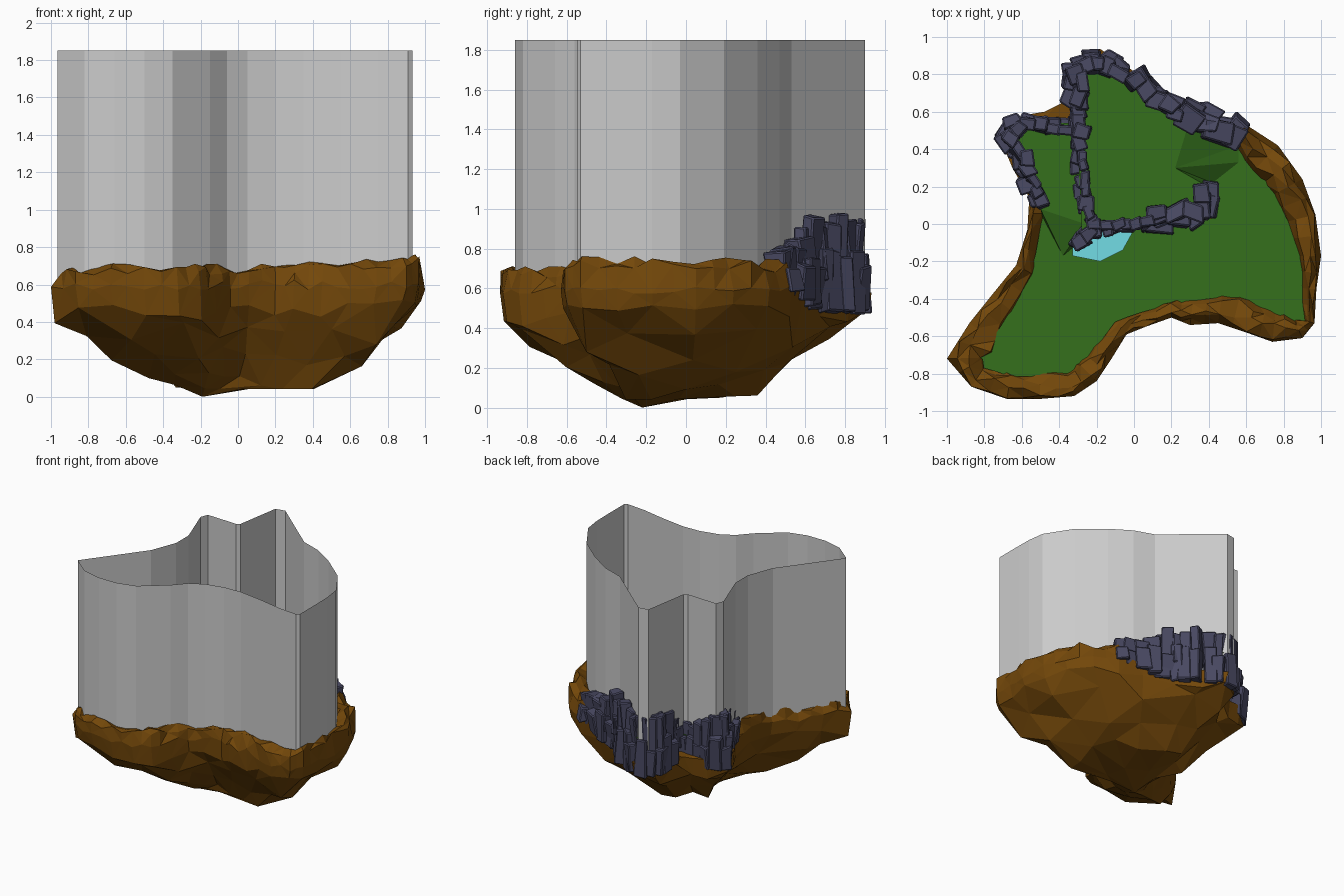
import bpy, bmesh, math, random
from mathutils import Vector, Matrix, noise

if "Cube" in bpy.data.objects:
    bpy.data.objects.remove(bpy.data.objects["Cube"])

random.seed(7)


def material(name, rgb):
    m = bpy.data.materials.new(name)
    m.diffuse_color = (*rgb, 1)
    m.use_nodes = True
    m.node_tree.nodes["Principled BSDF"].inputs["Base Color"].default_value = m.diffuse_color
    return m


EARTH = material("earth", (0.175, 0.065, 0.003))
GRASS = material("grass", (0.035, 0.16, 0.012))
STONE = material("stone", (0.065, 0.065, 0.12))
WATER = material("water", (0.17, 0.72, 0.78))


def finish(bm, name, mat=None, recalc=True):
    if recalc:
        bmesh.ops.recalc_face_normals(bm, faces=bm.faces)
    me = bpy.data.meshes.new(name)
    bm.to_mesh(me)
    bm.free()
    ob = bpy.data.objects.new(name, me)
    bpy.context.collection.objects.link(ob)
    if mat:
        me.materials.append(mat)
    return ob


def loft(bm, rings):
    for a, b in zip(rings, rings[1:]):
        n = len(a)
        for i in range(n):
            bm.faces.new((a[i], a[(i + 1) % n], b[(i + 1) % n], b[i]))


# Island outline, counter-clockwise: x, y, width of the bare rim
OUTLINE = [
    (-1.0, -.72, .17), (-.87, -.87, .12), (-.68, -.935, .12), (-.5, -.935, .12),
    (-.32, -.92, .12), (-.2, -.84, .12), (-.12, -.72, .10), (-.04, -.59, .09),
    (.06, -.55, .08), (.2, -.50, .07), (.3, -.54, .13), (.45, -.53, .14),
    (.6, -.58, .14), (.74, -.63, .15), (.9, -.61, .09), (.965, -.53, .05),
    (.975, -.35, .06), (1.0, -.17, .09), (.97, .05, .12), (.9, .24, .14),
    (.77, .42, .15), (.6, .53, .12), (.4, .59, .1), (.15, .69, .08),
    (-.02, .83, .08), (-.18, .935, .08), (-.32, .86, .08), (-.36, .66, .08),
    (-.48, .6, .08), (-.6, .58, .08), (-.73, .49, .09), (-.65, .3, .08),
    (-.56, .14, .08), (-.57, -.03, .07), (-.63, -.22, .09), (-.76, -.38, .13),
    (-.88, -.53, .15)]
LOW, LEFT, HIGH = .64, .71, .77

# Subdivide the outline and find the inner rim line
pts = []
for a, b in zip(OUTLINE, OUTLINE[1:] + OUTLINE[:1]):
    va, vb = Vector(a), Vector(b)
    pts += [va, va.lerp(vb, .5)]
N = len(pts)
normals = []
for i in range(N):
    d = pts[(i + 2) % N] - pts[i - 2]
    normals.append(Vector((-d.y, d.x)).normalized())


def rough(p, s):
    return noise.noise(Vector(p) * s)


def under_cliff(p):
    return (p.y > .56 and p.x < .5) or (p.x < -.45 and p.y > .12)


# Brown island body: faceted underside, flank and lumpy rim
bm = bmesh.new()
rings = []
for t, z, step in ((.22, .05, 8), (.45, .095, 4), (.66, .22, 4), (.86, .345, 4), (.98, .485, 2)):
    ring = []
    for i in range(N):
        p = pts[i - i % step]
        k = t * (1 + .13 * rough((p.x, p.y, z), 6) * (t < .95))
        s = max(0, .5 - t) * .4
        x, y = p.x * k - s, p.y * k - s * 1.2
        zz = z + .13 * rough((p.x * t, p.y * t, z + 3), 5) * min(1, t * 1.3)
        zz -= .13 * math.exp(-((x - .42) ** 2 + (y + .2) ** 2) / .03)
        ring.append(bm.verts.new((x, y, max(.04, zz))))
    rings.append(ring)
for f, z in ((0, .6), (.2, .675), (.5, .69), (.95, .66), (1.25, .58)):
    ring = []
    for i, p in enumerate(pts):
        o = f + (.2 * random.uniform(-1, 1) if 0 < f < 1.2 else 0)
        h = z + .05 * max(0, p.x) * (f > 0) + random.uniform(-.03, .025)
        if under_cliff(p):
            h = min(h, .58)
        q = p.xy + normals[i] * p.z * o
        ring.append(bm.verts.new((q.x, q.y, h)))
    rings.append(ring)
loft(bm, rings)
tip = bm.verts.new((-.19, -.22, 0))
for i in range(N):
    bm.faces.new((rings[0][(i + 1) % N], rings[0][i], tip))
bmesh.ops.remove_doubles(bm, verts=bm.verts, dist=.0005)
bmesh.ops.triangulate(bm, faces=bm.faces)
finish(bm, "island_earth", EARTH)


# Flat grass levels and the ramps between them
def sheet(name, faces, mat):
    bm = bmesh.new()
    for f in faces:
        bm.faces.new([bm.verts.new(v) for v in f])
    bmesh.ops.remove_doubles(bm, verts=bm.verts, dist=.0005)
    bmesh.ops.triangulate(bm, faces=[f for f in bm.faces if len(f.verts) > 4])
    for f in bm.faces:
        f.normal_update()
        if f.normal.z < 0:
            f.normal_flip()
    finish(bm, name, mat, False)


def flat(poly, z):
    return [(x, y, z) for x, y in poly]


edge = [tuple(p.xy + normals[i] * p.z) for i, p in enumerate(pts)]
front = [edge[i] for i in range(0, 41)]
back_left = [edge[i] for i in range(67, N)]
lower = front + [(.56, .42), (.56, .33), (.42, .22), (.42, .03), (.2, .01), (-.25, -.06),
                 (-.38, -.17), (-.49, .04)] + back_left
upper = [(-.28, -.03), (.2, .04), (.4, .08), (.4, .2), (.36, .22), (.22, .3), (.29, .53),
         (.15, .63), (-.02, .78), (-.17, .89), (-.28, .85), (-.3, .4)]
left = [(-.26, .0), (-.29, .54), (-.45, .54), (-.64, .51), (-.58, .3), (-.5, .08)]
sheet("lower_meadow", [flat(lower, LOW)], GRASS)
sheet("upper_meadow", [flat(upper, HIGH)], GRASS)
sheet("left_meadow", [flat(left, LEFT)], GRASS)
sheet("right_ramp", [
    [(.22, .3, HIGH), (.42, .22, LOW), (.56, .33, LOW)],
    [(.22, .3, HIGH), (.36, .22, HIGH), (.42, .22, LOW)],
    [(.22, .3, HIGH), (.56, .33, LOW), (.56, .42, LOW)],
    [(.22, .3, HIGH), (.56, .42, LOW), (.29, .53, HIGH)]], GRASS)
sheet("left_ramp", [
    [(-.5, .08, LEFT), (-.38, -.17, LOW), (-.26, 0, LEFT)],
    [(-.5, .08, LEFT), (-.49, .04, LOW), (-.38, -.17, LOW)],
    [(-.26, 0, LEFT), (-.38, -.17, LOW), (-.25, -.06, LOW)]], GRASS)

# Pond at the foot of the cliff
sheet("pond", [flat([(-.33, -.12), (-.28, -.05), (-.03, -.02), (-.01, -.05), (-.06, -.14),
                     (-.18, -.2), (-.33, -.17)], LOW + .012)], WATER)


# Cliffs: chipped stone pillars with blocks stacked beside them, along x, y, bottom, top
def cliff(name, path, width):
    bm = bmesh.new()
    for a, b in zip(path, path[1:]):
        a, b = Vector(a), Vector(b)
        n = max(1, round((b.xy - a.xy).length / (width * .72)))
        heading = math.atan2(b.y - a.y, b.x - a.x)
        for i in range(n):
            p = a.lerp(b, (i + random.uniform(.3, .7)) / n)
            h = p.w - p.z
            split = random.uniform(.4, .65)
            for lo, hi, side in ((.3, random.uniform(.85, 1.02), 1), (0, split, -1)):
                w = width * random.uniform(.75, 1.25)
                d = width * random.uniform(.6, .95)
                off = side * width * random.uniform(.0, .3)
                x = p.x - math.sin(heading) * off
                y = p.y + math.cos(heading) * off
                m = (Matrix.Translation((x, y, p.z + h * (lo + hi) / 2))
                     @ Matrix.Rotation(heading + random.uniform(-.35, .35), 4, 'Z')
                     @ Matrix.Rotation(random.uniform(-.1, .1), 4, 'X')
                     @ Matrix.Diagonal((w, d, h * (hi - lo), 1)))
                vs = bmesh.ops.create_cube(bm, size=1, matrix=m)["verts"]
                for v in vs:
                    v.co += Vector([random.uniform(-.12, .12) * width for _ in range(3)])
    bmesh.ops.bevel(bm, geom=bm.edges[:], offset=.008, segments=1, affect='EDGES')
    finish(bm, name, STONE)


cliff("right_back_cliff", [(.56, .47, .6, .78), (.42, .54, .54, .83), (.25, .6, .5, .88)], .14)
cliff("back_cliff", [(.27, .59, .5, .94), (.1, .69, .48, .99), (-.03, .81, .48, 1.0),
                     (-.18, .88, .48, 1.0), (-.31, .84, .48, 1.0), (-.32, .66, .52, .93)], .1)
cliff("middle_cliff", [(-.3, .68, .6, .92), (-.3, .4, .62, .87), (-.27, .2, .62, .86),
                       (-.23, -.02, .6, .85), (-.31, -.11, .6, .78)], .085)
cliff("front_cliff", [(-.23, -.02, .6, .85), (.05, .0, .6, .85), (.15, .03, .6, .85)], .075)
cliff("corner_cliff", [(.1, .02, .6, .85), (.28, .05, .6, .85), (.39, .07, .6, .85),
                       (.39, .21, .6, .83)], .115)
cliff("left_cliff", [(-.34, .52, .55, .82), (-.47, .53, .52, .84), (-.6, .55, .5, .95),
                     (-.7, .47, .49, .98), (-.61, .36, .54, .95), (-.54, .2, .58, .88),
                     (-.5, .09, .6, .8)], .085)

# Tall thin boundary wall, open at top and bottom
WALL = [
    (-.965, -.7), (-.82, -.82), (-.66, -.86), (-.5, -.86), (-.35, -.82),
    (-.15, -.66), (-.06, -.56), (.05, -.5), (.2, -.465), (.35, -.46),
    (.55, -.49), (.75, -.53), (.91, -.545), (.932, -.53), (.932, -.3), (.93, -.17),
    (.91, -.03), (.77, .19), (.57, .36), (.4, .47), (.23, .53),
    (-.2, .9), (-.28, .885), (-.34, .52), (-.37, .5), (-.63, .51), (-.655, .45),
    (-.54, .13), (-.54, -.03), (-.62, -.24)]
bm = bmesh.new()
loft(bm, [[bm.verts.new((x, y, z)) for x, y in WALL] for z in (.62, 1.85)])
finish(bm, "boundary_wall")
